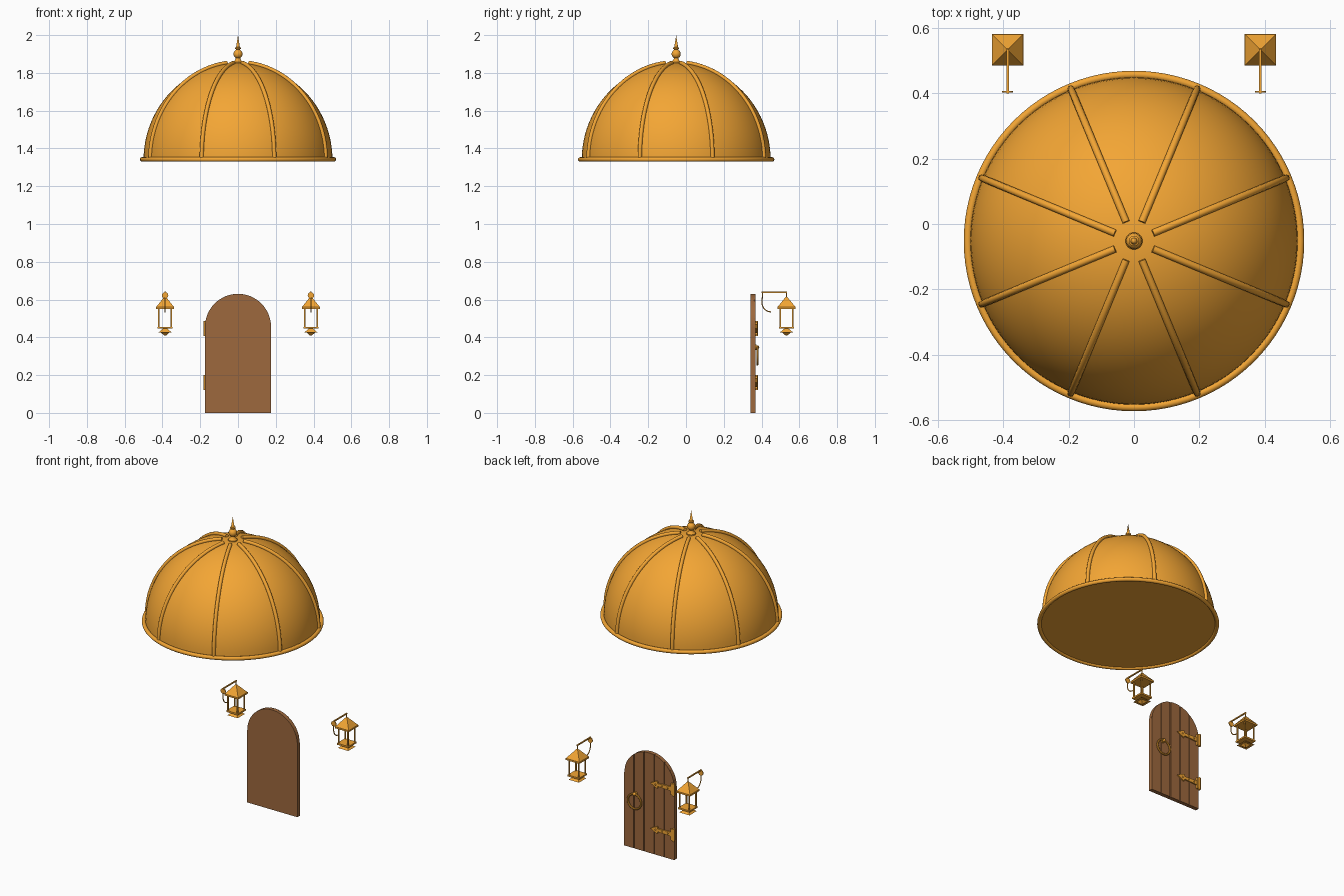
import bpy, bmesh
from math import sin, cos, pi, sqrt, radians

if "Cube" in bpy.data.objects:
    bpy.data.objects.remove(bpy.data.objects["Cube"])


def material(name, rgb):
    m = bpy.data.materials.new(name)
    m.diffuse_color = (*rgb, 1)
    m.use_nodes = True
    m.node_tree.nodes["Principled BSDF"].inputs["Base Color"].default_value = m.diffuse_color
    return m


GOLD = material("gold", (0.90, 0.38, 0.035))
WOOD = material("wood", (0.34, 0.14, 0.047))


def finish(name, mat=GOLD, smooth=False):
    o = bpy.context.object
    o.name = name
    o.data.materials.append(mat)
    if smooth:
        bpy.ops.object.shade_smooth_by_angle(angle=radians(35))
    return o


def from_bmesh(name, bm, mat=GOLD, smooth=False):
    bmesh.ops.recalc_face_normals(bm, faces=bm.faces)
    me = bpy.data.meshes.new(name)
    bm.to_mesh(me)
    bm.free()
    o = bpy.data.objects.new(name, me)
    bpy.context.collection.objects.link(o)
    bpy.ops.object.select_all(action='DESELECT')
    bpy.context.view_layer.objects.active = o
    o.select_set(True)
    return finish(name, mat, smooth)


def lathe(name, profile, loc, steps=64):
    bm = bmesh.new()
    vs = [bm.verts.new((r, 0, z)) for r, z in profile]
    es = [bm.edges.new(p) for p in zip(vs, vs[1:])]
    bmesh.ops.spin(bm, geom=vs + es, axis=(0, 0, 1), cent=(0, 0, 0),
                   angle=2 * pi, steps=steps)
    bmesh.ops.remove_doubles(bm, verts=bm.verts, dist=1e-5)
    o = from_bmesh(name, bm, GOLD, True)
    o.location = loc
    return o


def prism(name, outline, y0, y1, mat=GOLD):
    bm = bmesh.new()
    f = bm.faces.new([bm.verts.new((x, y0, z)) for x, z in outline])
    r = bmesh.ops.extrude_face_region(bm, geom=[f])
    vs = [v for v in r["geom"] if isinstance(v, bmesh.types.BMVert)]
    bmesh.ops.translate(bm, verts=vs, vec=(0, y1 - y0, 0))
    if f.is_valid and len(f.link_loops if hasattr(f, "link_loops") else [1]) == 0:
        bm.faces.remove(f)
    return from_bmesh(name, bm, mat)


def box(name, loc, size):
    bpy.ops.mesh.primitive_cube_add(size=1, location=loc)
    bpy.context.object.scale = size
    return finish(name)


def pyramid(name, x, y, z0, z1, h0, h1):
    bpy.ops.mesh.primitive_cone_add(vertices=4, radius1=h0 * sqrt(2), radius2=h1 * sqrt(2),
                                    depth=z1 - z0, location=(x, y, (z0 + z1) / 2),
                                    rotation=(0, 0, pi / 4))
    return finish(name)


def cylinder(name, loc, r, depth, rot=(0, 0, 0), n=16):
    bpy.ops.mesh.primitive_cylinder_add(vertices=n, radius=r, depth=depth,
                                        location=loc, rotation=rot)
    return finish(name, smooth=True)


def tube(name, pts, r):
    cu = bpy.data.curves.new(name, 'CURVE')
    cu.dimensions = '3D'
    cu.bevel_depth, cu.bevel_resolution, cu.use_fill_caps = r, 3, True
    s = cu.splines.new('POLY')
    s.points.add(len(pts) - 1)
    for p, c in zip(s.points, pts):
        p.co = (*c, 1)
    o = bpy.data.objects.new(name, cu)
    bpy.context.collection.objects.link(o)
    cu.materials.append(GOLD)
    return o


# Dome with closed underside, rim ring, ribs and finial
CY, Z0 = -0.052, 1.34
arc = [i / 24 * pi / 2 for i in range(25)]
lathe("dome", [(0, 0)] + [(0.5 * cos(a), 0.512 * sin(a)) for a in arc[:-1]] + [(0, 0.512)],
      (0, CY, Z0), 96)
bpy.ops.mesh.primitive_torus_add(major_radius=0.508, minor_radius=0.012, major_segments=96,
                                 minor_segments=12, location=(0, CY, Z0 + 0.002))
finish("dome_rim", smooth=True)
for k in range(8):
    t = radians(22.5 + 45 * k)
    path = []
    for i in range(29):
        a = i / 28 * radians(82.8)
        r = 0.503 * cos(a)
        path.append((r * cos(t), CY + r * sin(t), Z0 + 0.517 * sin(a)))
    tube("dome_rib", path, 0.011)
ball = [(0.024 * cos(a), 1.9 + 0.024 * sin(a)) for a in
        [radians(-60 + 12 * i) for i in range(11)]]
lathe("finial", [(0, 1.845), (0.026, 1.845), (0.026, 1.858), (0.016, 1.866), (0.012, 1.876)]
      + ball + [(0.009, 1.924), (0.016, 1.927), (0.016, 1.933), (0.010, 1.936), (0, 2.0)],
      (0, CY, 0), 32)

# Arched door: backing slab and five planks on the +y side
W, SPRING = 0.175, 0.455


def arch_strip(x0, x1, n):
    top = [x1 + (x0 - x1) * i / n for i in range(n + 1)]
    return [(x0, 0), (x1, 0)] + [(x, SPRING + sqrt(max(0, W * W - x * x))) for x in top]


slab = [(-W, 0), (W, 0)] + [(W * cos(i * pi / 32), SPRING + W * sin(i * pi / 32))
                            for i in range(33)]
prism("door_slab", slab, 0.342, 0.359, WOOD)
for i in range(5):
    x0 = -W + 0.07 * i
    prism("door_plank", arch_strip(x0 + (0.003 if i else 0), x0 + 0.07 - (0.003 if i < 4 else 0),
                                   10), 0.3585, 0.367, WOOD)

# Strap hinges with pointed tips
for z in (0.447, 0.161):
    box("hinge_plate", (-0.168, 0.371, z), (0.024, 0.014, 0.07))
    cylinder("hinge_pin", (-0.174, 0.374, z), 0.008, 0.078)
    half = [(-0.17, 0.014), (-0.065, 0.009), (-0.062, 0.023), (-0.045, 0.017)]
    outline = half + [(-0.012, 0)] + [(x, -h) for x, h in reversed(half)]
    prism("hinge_strap", [(x, z + h) for x, h in outline], 0.366, 0.375)
    for x in (-0.135, -0.095, -0.05):
        bpy.ops.mesh.primitive_uv_sphere_add(segments=10, ring_count=6, radius=0.005,
                                             location=(x, 0.375, z))
        finish("hinge_stud", smooth=True)

# Ring handle
bpy.ops.mesh.primitive_torus_add(major_radius=0.046, minor_radius=0.006, major_segments=40,
                                 minor_segments=10, location=(0.095, 0.378, 0.302),
                                 rotation=(pi / 2, 0, 0))
finish("ring_handle", smooth=True)
cylinder("ring_mount", (0.095, 0.369, 0.348), 0.014, 0.010, (pi / 2, 0, 0))
bpy.ops.mesh.primitive_uv_sphere_add(segments=16, ring_count=8, radius=0.010,
                                     location=(0.095, 0.378, 0.348))
finish("ring_knob", smooth=True)

# Pair of wall lanterns with hanging arms
LY = 0.532
for x in (-0.386, 0.386):
    cylinder("lantern_wall_disc", (x, 0.404, 0.622), 0.017, 0.005, (pi / 2, 0, 0), 20)
    box("lantern_arm", (x, (0.402 + LY) / 2, 0.638), (0.007, LY - 0.396, 0.007))
    cylinder("lantern_hanger", (x, LY, 0.62), 0.003, 0.036, n=8)
    tube("lantern_scroll", [(x, 0.402, 0.612)] +
         [(x, 0.45 - 0.048 * cos(a), 0.585 - 0.05 * sin(a)) for a in arc[::2]], 0.003)
    pyramid("lantern_roof", x, LY, 0.560, 0.614, 0.048, 0.004)
    box("lantern_eave", (x, LY, 0.556), (0.096, 0.096, 0.010))
    for sx in (-1, 1):
        for sy in (-1, 1):
            box("lantern_post", (x + sx * 0.033, LY + sy * 0.033, 0.505), (0.007, 0.007, 0.1))
    box("lantern_base", (x, LY, 0.451), (0.08, 0.08, 0.010))
    pyramid("lantern_foot", x, LY, 0.425, 0.447, 0.036, 0.010)
    pyramid("lantern_tip", x, LY, 0.409, 0.425, 0.004, 0.022)
